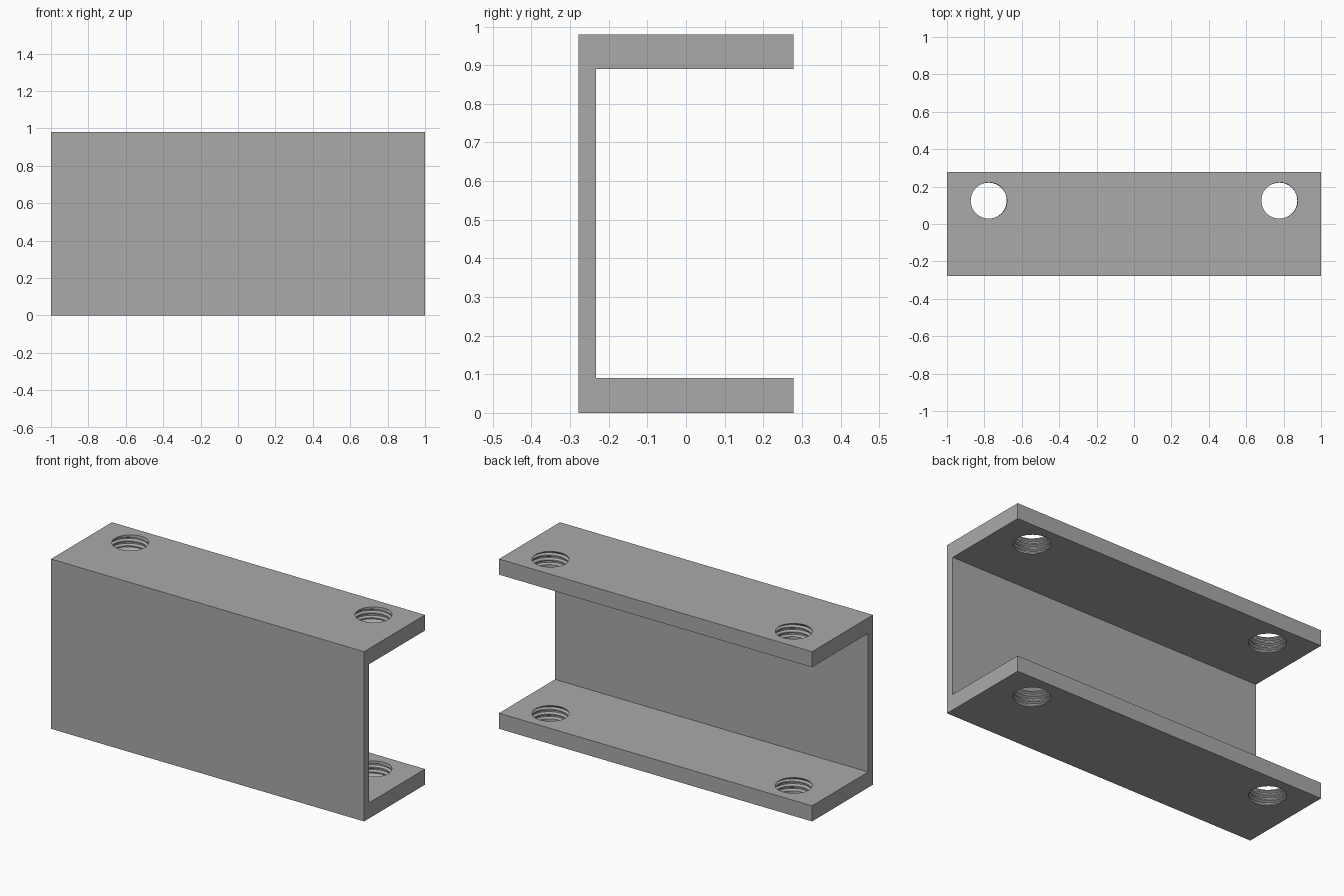
import bpy, bmesh, math

if "Cube" in bpy.data.objects:
    bpy.data.objects.remove(bpy.data.objects["Cube"])

LENGTH, DEPTH, HEIGHT = 2.0, 0.556, 0.98
FLANGE, WEB = 0.09, 0.045
HOLE_X, HOLE_Y, HOLE_R = 0.777, 0.125, 0.096
PITCH, GROOVE = 0.028, 0.014

steel = bpy.data.materials.new("steel grey")
steel.diffuse_color = (0.40, 0.40, 0.40, 1)
steel.use_nodes = True
steel.node_tree.nodes["Principled BSDF"].inputs["Base Color"].default_value = steel.diffuse_color


def new_object(name, bm):
    bmesh.ops.recalc_face_normals(bm, faces=bm.faces)
    mesh = bpy.data.meshes.new(name)
    bm.to_mesh(mesh)
    bm.free()
    mesh.materials.append(steel)
    obj = bpy.data.objects.new(name, mesh)
    bpy.context.collection.objects.link(obj)
    return obj


# Channel: C profile extruded along x
y0, y1 = -DEPTH / 2, DEPTH / 2
profile = [(y0, 0), (y1, 0), (y1, FLANGE), (y0 + WEB, FLANGE),
           (y0 + WEB, HEIGHT - FLANGE), (y1, HEIGHT - FLANGE), (y1, HEIGHT), (y0, HEIGHT)]
bm = bmesh.new()
end = bm.faces.new([bm.verts.new((-LENGTH / 2, y, z)) for y, z in profile])
swept = bmesh.ops.extrude_face_region(bm, geom=[end])
bmesh.ops.translate(bm, vec=(LENGTH, 0, 0),
                    verts=[v for v in swept["geom"] if isinstance(v, bmesh.types.BMVert)])
channel = new_object("channel", bm)


def add_thread(bm, cx, cy, base, segs=48, turns=6):
    """Closed helical plug; the groove runs out at both flange faces."""
    tooth = [(0.0, 0), (0.25, 0), (0.5, 1), (0.75, 1)]
    n, rows = len(tooth), turns * len(tooth)

    def vert(i, k):
        frac, deep = tooth[k % n]
        a = 2 * math.pi * i / segs
        z = PITCH * (k // n + frac + i / segs) - 0.045
        fade = max(0, min(1, min(z, FLANGE - z) / 0.012))
        r = HOLE_R + GROOVE * deep * fade
        return bm.verts.new((cx + r * math.cos(a), cy + r * math.sin(a), base + z))

    grid = [[vert(i, k) for k in range(rows + 1 + (n if i == 0 else 0))] for i in range(segs)]
    for i in range(segs):
        for k in range(rows):
            nxt = (grid[0][k + n], grid[0][k + n + 1]) if i == segs - 1 else \
                  (grid[i + 1][k], grid[i + 1][k + 1])
            bm.faces.new((grid[i][k], nxt[0], nxt[1], grid[i][k + 1]))
    # Fan caps beyond the flange faces
    for k, z in ((0, -0.07), (rows, 0.18)):
        loop = [col[k] for col in grid] + [grid[0][k + j] for j in range(n, 0, -1)]
        tip = bm.verts.new((cx, cy, base + z))
        for a, b in zip(loop, loop[1:] + loop[:1]):
            bm.faces.new((a, b, tip))


# Threaded holes: two in each flange
bm = bmesh.new()
for cx in (-HOLE_X, HOLE_X):
    for base in (0, HEIGHT - FLANGE):
        add_thread(bm, cx, HOLE_Y, base)
cutter = new_object("thread_cutter", bm)

cut = channel.modifiers.new("threaded holes", "BOOLEAN")
cut.operation, cut.solver, cut.object = "DIFFERENCE", "EXACT", cutter
bpy.context.view_layer.objects.active = channel
channel.select_set(True)
bpy.ops.object.modifier_apply(modifier=cut.name)
bpy.data.objects.remove(cutter)
bpy.ops.object.shade_smooth_by_angle(angle=math.radians(25))
